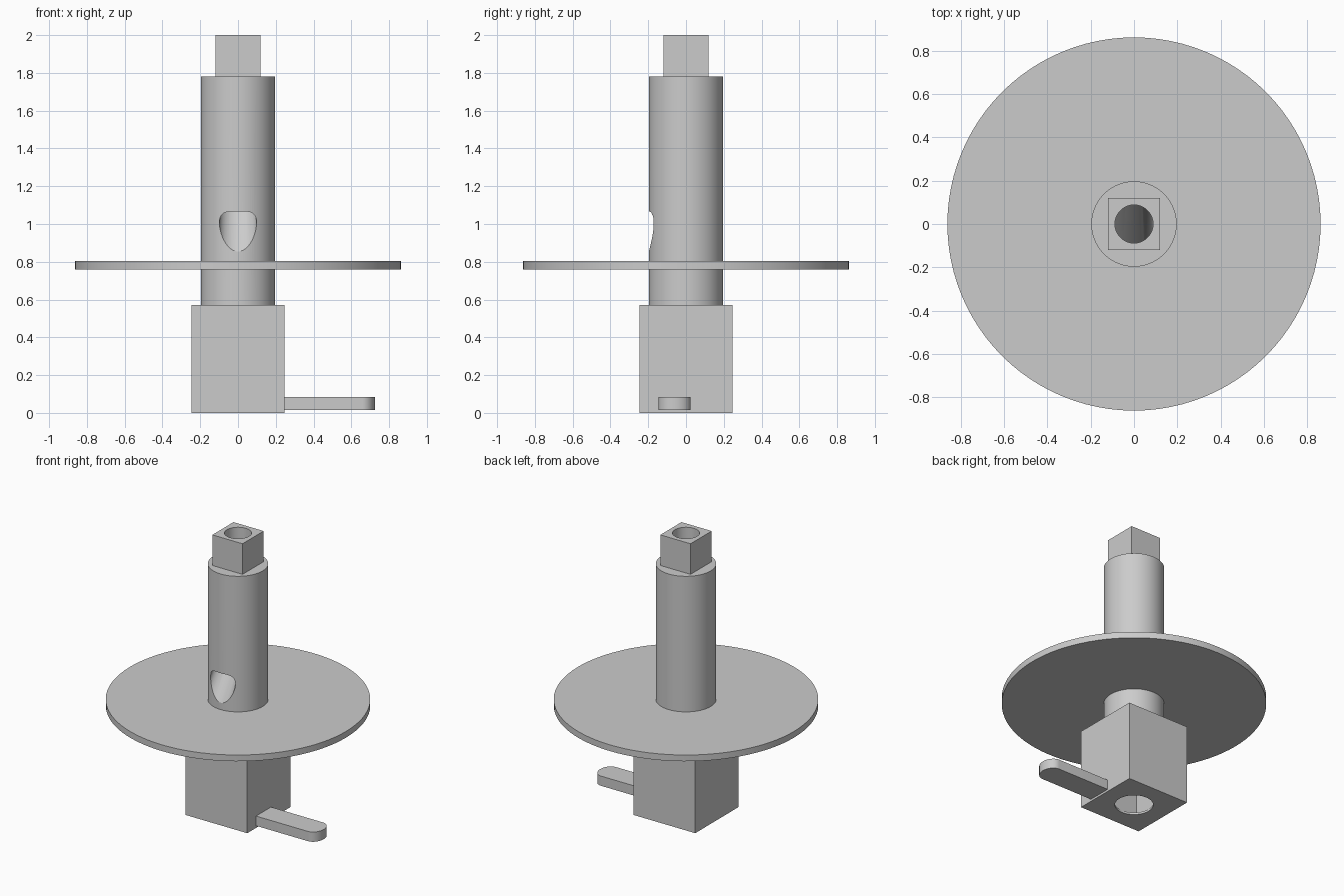
import bpy, bmesh, math

cube = bpy.data.objects.get("Cube")
if cube:
    bpy.data.objects.remove(cube, do_unlink=True)

GREY = (0.6, 0.6, 0.6, 1.0)
SIDES = 96
mat = bpy.data.materials.new("plain grey")
mat.use_nodes = True
mat.diffuse_color = GREY
mat.node_tree.nodes["Principled BSDF"].inputs["Base Color"].default_value = GREY


def loft(name, rings):
    """Skin matching closed rings of points and cap both ends."""
    bm = bmesh.new()
    loops = [[bm.verts.new(p) for p in ring] for ring in rings]
    n = len(loops[0])
    for a, b in zip(loops, loops[1:]):
        for i in range(n):
            j = (i + 1) % n
            bm.faces.new((a[i], a[j], b[j], b[i]))
    bm.faces.new(loops[0])
    bm.faces.new(loops[-1])
    bmesh.ops.recalc_face_normals(bm, faces=bm.faces)
    mesh = bpy.data.meshes.new(name)
    bm.to_mesh(mesh)
    bm.free()
    mesh.materials.append(mat)
    obj = bpy.data.objects.new(name, mesh)
    bpy.context.collection.objects.link(obj)
    return obj


def prism(name, outline, z0, z1):
    return loft(name, [[(x, y, z) for x, y in outline] for z in (z0, z1)])


def circle(r):
    steps = [2 * math.pi * i / SIDES for i in range(SIDES)]
    return [(r * math.cos(a), r * math.sin(a)) for a in steps]


def square(h):
    return [(-h, -h), (h, -h), (h, h), (-h, h)]


def activate(obj):
    bpy.ops.object.select_all(action='DESELECT')
    obj.select_set(True)
    bpy.context.view_layer.objects.active = obj


def cut(obj, cutter):
    mod = obj.modifiers.new("cut", 'BOOLEAN')
    mod.operation = 'DIFFERENCE'
    mod.solver = 'EXACT'
    mod.object = cutter
    activate(obj)
    bpy.ops.object.modifier_apply(modifier=mod.name)


# Main solids
base = prism("base_block", square(0.245), 0, 0.57)
shaft = prism("shaft", circle(0.197), 0.57, 1.78)
post = prism("top_post", square(0.12), 1.78, 2.0)
disc = prism("disc", circle(0.862), 0.76, 0.805)

# Lever with a rounded outer end
mid, half = -0.06, 0.085
arc = [math.pi * (i / 24 - 0.5) for i in range(25)]
end = [(0.658 + 0.067 * math.cos(a), mid + half * math.sin(a)) for a in arc]
lever = prism("lever", [(0.24, mid - half)] + end + [(0.24, mid + half)], 0.015, 0.085)

# Bore: straight down from the top, then bending out through the front
bore_rings = [[(x, y, z) for x, y in circle(0.088)] for z in (2.1, 1.3)]
for y, z in ((-0.2, 0.955), (-0.3, 0.805)):
    bore_rings.append([(u, y, z - v * 1.05) for u, v in circle(0.1)])
bore = loft("bore_cutter", bore_rings)

# Socket: round mouth opening into a square chamber
mouth = prism("mouth_cutter", circle(0.125), -0.1, 0.1)
chamber = prism("chamber_cutter", square(0.13), 0.015, 0.3)

for obj, cutter in ((shaft, bore), (post, bore), (base, chamber), (base, mouth)):
    cut(obj, cutter)
for cutter in (bore, mouth, chamber):
    bpy.data.objects.remove(cutter, do_unlink=True)

for obj in (base, shaft, post, disc, lever):
    activate(obj)
    bpy.ops.object.shade_smooth_by_angle(angle=math.radians(30))
